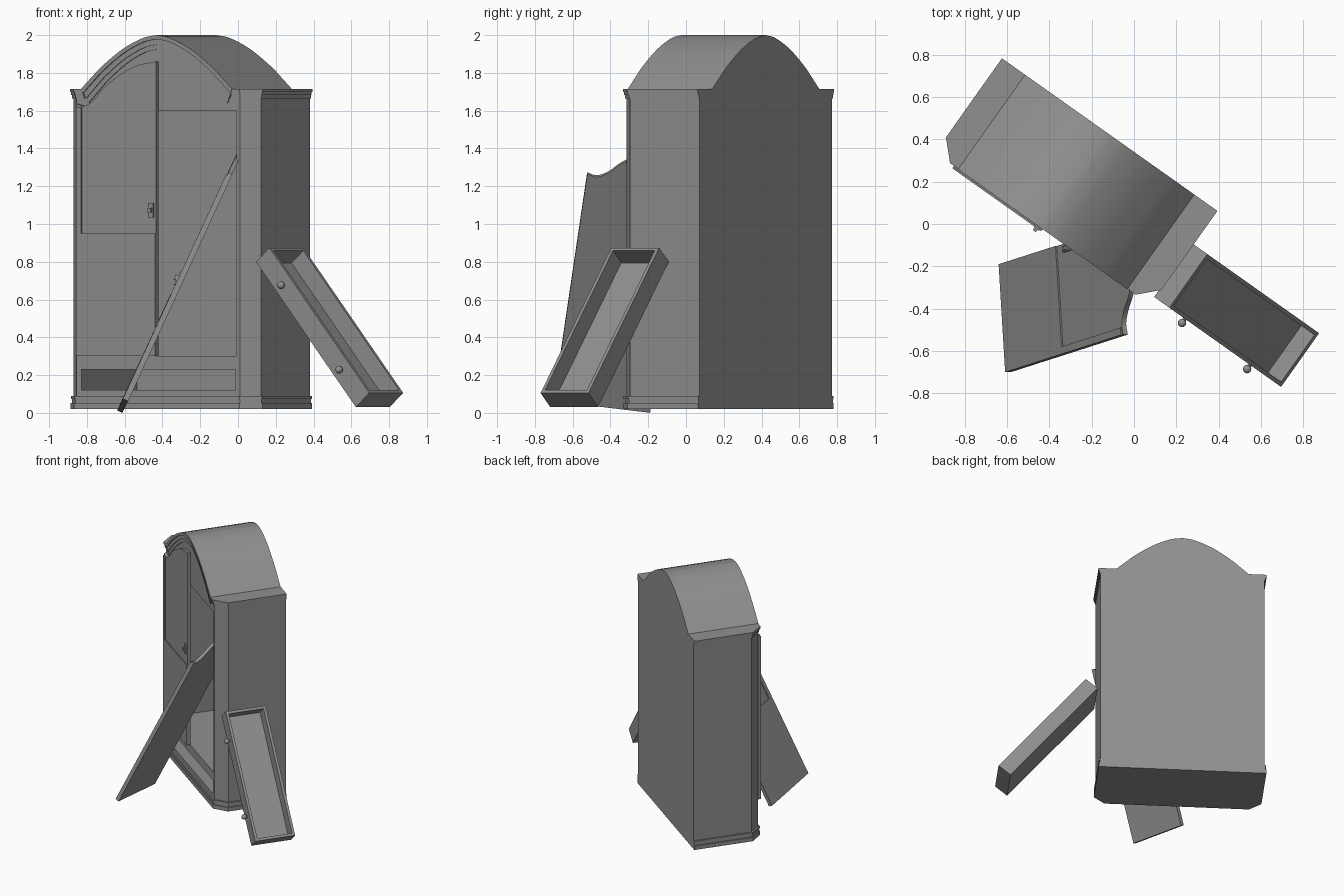
import bpy, bmesh, math
from mathutils import Matrix, Vector

cube = bpy.data.objects.get("Cube")
if cube:
    bpy.data.objects.remove(cube, do_unlink=True)

grey = bpy.data.materials.new("plain_grey")
grey.use_nodes = True
grey.diffuse_color = (0.28, 0.28, 0.28, 1)
grey.node_tree.nodes["Principled BSDF"].inputs["Base Color"].default_value = grey.diffuse_color


def frame(origin, x, z):
    """Placement matrix from an origin, a rightward axis and a rough up axis."""
    x = Vector(x).normalized()
    z = Vector(z)
    z = (z - x * z.dot(x)).normalized()
    m = Matrix((x, z.cross(x), z)).transposed().to_4x4()
    m.translation = origin
    return m


def finish(name, bm, m, smooth=False):
    bmesh.ops.recalc_face_normals(bm, faces=bm.faces)
    mesh = bpy.data.meshes.new(name)
    bm.to_mesh(mesh)
    bm.free()
    mesh.materials.append(grey)
    ob = bpy.data.objects.new(name, mesh)
    bpy.context.collection.objects.link(ob)
    ob.matrix_world = m
    bpy.ops.object.select_all(action='DESELECT')
    ob.select_set(True)
    bpy.context.view_layer.objects.active = ob
    if smooth:
        bpy.ops.object.shade_smooth_by_angle(angle=math.radians(30))
    return ob


def prism(name, pts, lo, hi, m, upright=False, smooth=False):
    """Extrude a flat outline: along z, or along y when upright."""
    bm = bmesh.new()
    place = (lambda a, b: (a, lo, b)) if upright else (lambda a, b: (a, b, lo))
    face = bm.faces.new([bm.verts.new(place(a, b)) for a, b in pts])
    ext = bmesh.ops.extrude_face_region(bm, geom=[face])["geom"]
    step = Vector((0, hi - lo, 0) if upright else (0, 0, hi - lo))
    bmesh.ops.translate(bm, vec=step, verts=[v for v in ext if isinstance(v, bmesh.types.BMVert)])
    return finish(name, bm, m, smooth)


def box(name, x0, x1, y0, y1, z0, z1, m):
    return prism(name, [(x0, y0), (x1, y0), (x1, y1), (x0, y1)], z0, z1, m)


def cut(target, cutter):
    mod = target.modifiers.new("opening", 'BOOLEAN')
    mod.object = cutter
    mod.solver = 'EXACT'
    mod.operation = 'DIFFERENCE'
    bpy.ops.object.select_all(action='DESELECT')
    target.select_set(True)
    bpy.context.view_layer.objects.active = target
    bpy.ops.object.modifier_apply(modifier=mod.name)
    bpy.data.objects.remove(cutter, do_unlink=True)


def ball(name, centre, radius, m):
    bm = bmesh.new()
    bmesh.ops.create_uvsphere(bm, u_segments=16, v_segments=10, radius=radius)
    bmesh.ops.translate(bm, vec=centre, verts=bm.verts)
    return finish(name, bm, m, True)


def smooth_line(pts, steps=4):
    """Catmull-Rom curve through a few points."""
    p = [Vector(q) for q in pts]
    p = [2 * p[0] - p[1]] + p + [2 * p[-1] - p[-2]]
    out = []
    for a, b, c, d in zip(p, p[1:], p[2:], p[3:]):
        for i in range(steps):
            t = i / steps
            out.append(0.5 * (2 * b + (c - a) * t + (2 * a - 5 * b + 4 * c - d) * t ** 2
                              + (3 * b - a - 3 * c + d) * t ** 3))
    return [tuple(q) for q in out + [p[-2]]]


# Cabinet frame: origin at the middle of the back, turned on the floor
turn = math.radians(-35.3)
along = Vector((math.cos(turn), math.sin(turn), 0))
up = Vector((0, 0, 1))
cab = frame((-0.115, 0.4225, 0), along, up)


def footprint(o):
    right = [(0.608 + o, 0), (0.608 + o, -0.45 - o / 2), (0.53 + o / 2, -0.53 - o)]
    return right + [(-x, y) for x, y in reversed(right)]


# Carcass with the wardrobe space and the empty drawer slot
carcass = prism("carcass", footprint(0), 0.02, 1.705, cab)
cut(carcass, box("cutter", -0.51, 0.505, -0.6, -0.02, 0.30, 1.60, cab))
cut(carcass, box("cutter", -0.5, 0.5, -0.6, -0.02, 0.12, 0.23, cab))

# Stepped plinth
for i, (z0, z1, o) in enumerate([(0.02, 0.052, 0.014), (0.052, 0.074, 0.007), (0.074, 0.09, 0.012)]):
    prism(f"plinth_step_{i}", footprint(o), z0, z1, cab)

# Arched roof
half = smooth_line([(0.49, 1.715), (0.42, 1.778), (0.35, 1.838), (0.22, 1.926), (0.09, 1.984), (0, 2.0)])
arch = half + [(-x, z) for x, z in reversed(half[:-1])]
prism("arched_roof", [(0.49, 1.7)] + arch + [(-0.49, 1.7)], -0.53, 0, cab, True, True)


# Arched front moulding in stepped bands
def arch_line(t):
    return [(x * (1 - t / 0.9), z - t) for x, z in arch]


for i, (t0, t1, o) in enumerate([(0, 0.022, 0.018), (0.022, 0.05, 0.011), (0.05, 0.075, 0.006)]):
    prism(f"arch_moulding_{i}", arch_line(t0) + arch_line(t1)[::-1], -0.53 - o, -0.52, cab, True, True)

# Side cornices that stop at the arch
for side, label in ((1, "left"), (-1, "right")):
    for i, (z0, z1, o) in enumerate([(1.665, 1.682, 0.006), (1.682, 1.698, 0.011), (1.698, 1.715, 0.016)]):
        pts = [(0.48, 0)] + footprint(o)[:3] + [(0.48, -0.53 - o)]
        prism(f"{label}_cornice_{i}", [(side * x, y) for x, y in pts], z0, z1, cab)

# Doors: origin at the bottom of the inner edge, outside face at y = 0
door_top = smooth_line([(0, 1.56), (0.12, 1.54), (0.215, 1.50), (0.335, 1.425),
                        (0.40, 1.36), (0.46, 1.325), (0.515, 1.335)])


def door(label, side, m):
    outline = [(0, 0)] + door_top + [(0.515, 0)]
    prism(f"{label}_door", [(side * x, z) for x, z in outline], 0.007, 0.03, m, True, True)
    # Raised lower panel, middle rail and outer stile
    for part, x0, x1, z0, z1 in (("lower_panel", 0, 0.515, 0, 0.48), ("middle_rail", 0, 0.515, 0.48, 0.65),
                                 ("outer_stile", 0.48, 0.515, 0.65, 1.32)):
        xa, xb = sorted((side * x0, side * x1))
        box(f"{label}_door_{part}", xa, xb, 0, 0.008, z0, z1, m)
    # Lock plate and small handle
    xa, xb = sorted((side * 0.012, side * 0.042))
    box(f"{label}_door_lock_plate", xa, xb, -0.004, 0.01, 0.735, 0.81, m)
    box(f"{label}_door_handle", xa + 0.006, xb - 0.006, -0.018, 0, 0.76, 0.785, m)


door("closed", -1, cab @ Matrix.Translation((0, -0.56, 0.30)))
door("leaning", 1, frame((-0.64, -0.19, 0.013), (0.06, -0.993, 0.119), (0.414, 0.133, 0.901)))

# Drawer leaning on the cabinet's side
lean = math.radians(49.9)
drawer = frame((0.095, -0.345, 0.80), along * math.cos(lean) - up * math.sin(lean), up)
tray = box("drawer", 0, 1.005, 0, 0.311, 0, 0.115, drawer)
cut(tray, box("cutter", 0.02, 0.985, 0.02, 0.291, 0.015, 0.2, drawer))
for i, x in enumerate((0.21, 0.795)):
    ball(f"drawer_knob_{i}", (x, -0.024, 0.057), 0.02, drawer)
    box(f"drawer_knob_stem_{i}", x - 0.007, x + 0.007, -0.02, 0.005, 0.05, 0.064, drawer)
